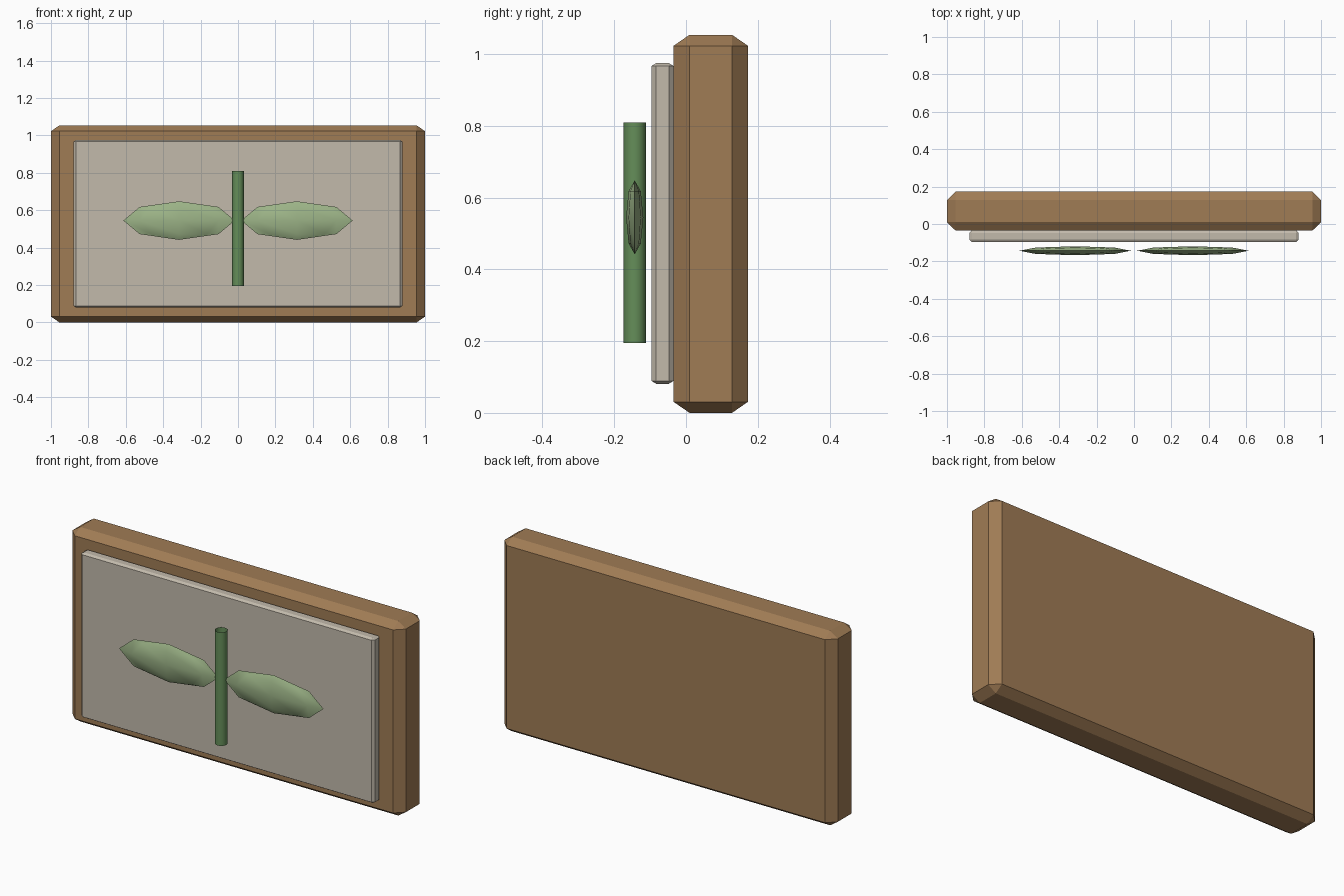
import bpy, bmesh
from math import radians
from mathutils import Matrix, Vector

old = bpy.data.objects.get("Cube")
if old:
    bpy.data.objects.remove(old, do_unlink=True)


def material(name, rgb):
    m = bpy.data.materials.new(name)
    m.use_nodes = True
    m.diffuse_color = (*rgb, 1)
    bsdf = next(n for n in m.node_tree.nodes if n.type == 'BSDF_PRINCIPLED')
    bsdf.inputs["Base Color"].default_value = (*rgb, 1)
    return m


wood = material("warm wood", (0.35, 0.20, 0.09))
stone = material("pale stone", (0.54, 0.49, 0.41))
leaf_green = material("leaf green", (0.33, 0.45, 0.24))
stem_green = material("stem green", (0.13, 0.27, 0.10))


def add_object(name, bm, mat, centre, smooth=None):
    mesh = bpy.data.meshes.new(name)
    bm.to_mesh(mesh)
    bm.free()
    mesh.materials.append(mat)
    obj = bpy.data.objects.new(name, mesh)
    obj.location = centre
    bpy.context.collection.objects.link(obj)
    if smooth:
        bpy.ops.object.select_all(action='DESELECT')
        obj.select_set(True)
        bpy.context.view_layer.objects.active = obj
        bpy.ops.object.shade_smooth_by_angle(angle=radians(smooth))
    return obj


def chamfered_box(name, low, high, chamfer, mat):
    # Bevel by one unit, then scale so each axis gets its own chamfer width
    low, high = Vector(low), Vector(high)
    size = high - low
    bm = bmesh.new()
    bmesh.ops.create_cube(bm, size=1)
    bmesh.ops.scale(bm, verts=bm.verts, vec=[s / c for s, c in zip(size, chamfer)])
    bmesh.ops.bevel(bm, geom=bm.edges[:], offset=1, segments=1,
                    affect='EDGES', profile=0.5)
    bmesh.ops.scale(bm, verts=bm.verts, vec=chamfer)
    return add_object(name, bm, mat, (low + high) / 2)


# Backing board and raised panel
chamfered_box("backing_board", (-1, -0.035, 0), (1, 0.173, 1.054),
              (0.046, 0.045, 0.031), wood)
chamfered_box("front_panel", (-0.88, -0.096, 0.081), (0.88, -0.035, 0.975),
              (0.013, 0.013, 0.008), stone)

# Open-ended stem
bm = bmesh.new()
bmesh.ops.create_cone(bm, cap_ends=False, segments=16, radius1=0.031,
                      radius2=0.031, depth=0.615)
add_object("stem", bm, stem_green, (0, -0.143, 0.502), 60)

# Pair of flattened, faceted leaves
for side, x in (("left", 0.315), ("right", -0.315)):
    bm = bmesh.new()
    bmesh.ops.create_uvsphere(bm, u_segments=8, v_segments=4, radius=1,
                              matrix=Matrix.Diagonal((0.298, 0.024, 0.103, 1)))
    add_object(side + "_leaf", bm, leaf_green, (x, -0.143, 0.545), 60)
